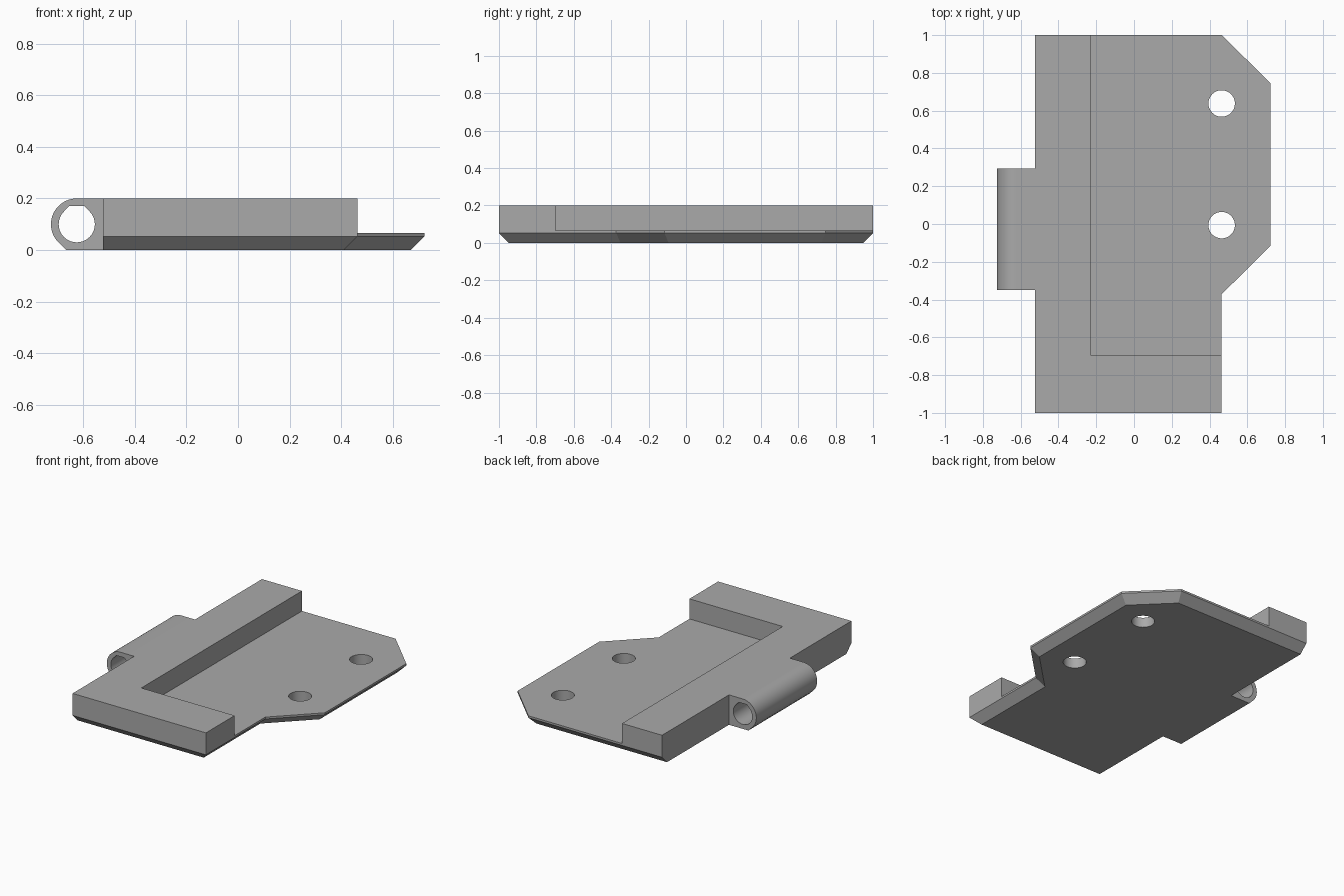
import bpy, bmesh, math
from mathutils import Vector, Matrix

if "Cube" in bpy.data.objects:
    bpy.data.objects.remove(bpy.data.objects["Cube"])

grey = bpy.data.materials.new("plain grey")
grey.use_nodes = True
grey.diffuse_color = (0.4, 0.4, 0.4, 1)
grey.node_tree.nodes["Principled BSDF"].inputs["Base Color"].default_value = (0.4, 0.4, 0.4, 1)


def loft(name, rings):
    """Solid through matching closed rings of points, capped at both ends."""
    bm = bmesh.new()
    loops = [[bm.verts.new(p) for p in ring] for ring in rings]
    for low, high in zip(loops, loops[1:]):
        for i in range(len(low)):
            j = (i + 1) % len(low)
            bm.faces.new((low[i], low[j], high[j], high[i]))
    bm.faces.new(loops[0])
    bm.faces.new(loops[-1])
    bmesh.ops.recalc_face_normals(bm, faces=bm.faces)
    mesh = bpy.data.meshes.new(name)
    bm.to_mesh(mesh)
    bm.free()
    mesh.materials.append(grey)
    obj = bpy.data.objects.new(name, mesh)
    bpy.context.collection.objects.link(obj)
    return obj


def prism_z(name, outline, z0, z1):
    return loft(name, [[(x, y, z) for x, y in outline] for z in (z0, z1)])


def prism_y(name, outline, y0, y1):
    return loft(name, [[(x, y, z) for x, z in outline] for y in (y0, y1)])


def arc(cx, cy, r, start, end, steps):
    angles = [math.radians(start + (end - start) * i / steps) for i in range(steps + 1)]
    return [(cx + r * math.cos(a), cy + r * math.sin(a)) for a in angles]


def inset(outline, distances):
    """Mitred inward offset of a counter-clockwise outline, one distance per edge."""
    pts = [Vector(p) for p in outline]
    normals = []
    for i, p in enumerate(pts):
        d = (pts[(i + 1) % len(pts)] - p).normalized()
        normals.append(Vector((-d.y, d.x)))
    result = []
    for i, p in enumerate(pts):
        shift = Vector((distances[i - 1], distances[i]))
        result.append(p + Matrix((normals[i - 1], normals[i])).inverted() @ shift)
    return result


def cut(target, cutters):
    bpy.context.view_layer.objects.active = target
    for cutter in cutters:
        cutter.hide_render = True
        mod = target.modifiers.new("cut", 'BOOLEAN')
        mod.operation = 'DIFFERENCE'
        mod.solver = 'EXACT'
        mod.object = cutter
        bpy.ops.object.modifier_apply(modifier=mod.name)
        bpy.data.objects.remove(cutter)


# Body: bevelled underside on every edge except the hinge side
TOP, FLOOR, BEVEL = 0.2, 0.066, 0.053
LEFT = -0.523
outline = [(LEFT, -1), (0.463, -1), (0.463, -0.373), (0.723, -0.115),
           (0.723, 0.745), (0.465, 1), (LEFT, 1)]
bottom = inset(outline, [BEVEL] * 6 + [0])
body = loft("hinge_leaf_body", [[(x, y, z) for x, y in ring]
            for ring, z in ((bottom, 0), (outline, BEVEL), (outline, TOP))])

# Recess leaving the L-shaped raised rim, plus two screw holes
recess = prism_z("recess_cutter", [(-0.227, -0.697), (1, -0.697), (1, 1.2), (-0.227, 1.2)], FLOOR, 0.4)
holes = [prism_z("hole_cutter", arc(0.464, y, 0.07, 0, 352.5, 47), -0.1, 0.3)
         for y in (0.638, -0.006)]
cut(body, [recess] + holes)

# Hinge barrel: round outside with a slanted foot, bore with a flattened top
CX, CZ, R, BORE = -0.625, 0.1, 0.1, 0.07
foot = R * math.tan(math.radians(22.5))
barrel_profile = [(LEFT, 0), (LEFT, TOP)] + arc(CX, CZ, R, 90, 225, 30) + [(CX - foot, 0)]
barrel = prism_y("hinge_barrel", barrel_profile, -0.35, 0.293)
roof = BORE * math.tan(math.radians(22.5))
bore_profile = arc(CX, CZ, BORE, 135, 405, 48) + [(CX + roof, CZ + BORE), (CX - roof, CZ + BORE)]
cut(barrel, [prism_y("bore_cutter", bore_profile, -0.5, 0.5)])

# Smooth round walls, keep edges sharp
bpy.ops.object.select_all(action='DESELECT')
for part in (body, barrel):
    part.select_set(True)
bpy.context.view_layer.objects.active = body
bpy.ops.object.shade_smooth_by_angle(angle=math.radians(30))
